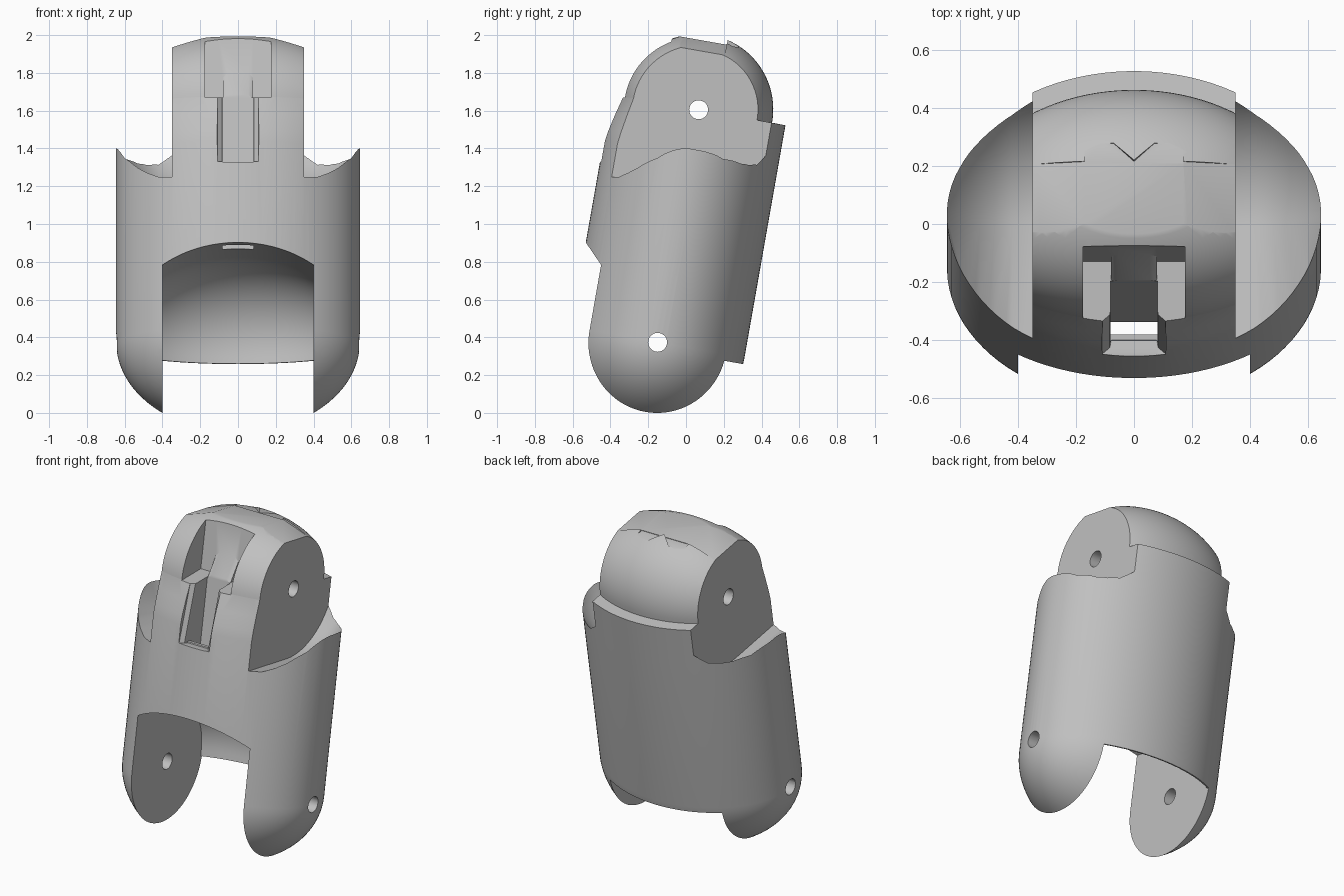
import bpy, bmesh, math
from mathutils import Matrix

if "Cube" in bpy.data.objects:
    bpy.data.objects.remove(bpy.data.objects["Cube"])

HINGE = 1.25      # height of the upper hinge above the lower one
AX, AY = 0.645, 0.467   # half-width and half-depth of the shell
SEG = 96


def make(name, sections):
    """Skin a stack of equal-sized point loops into a closed solid."""
    bm = bmesh.new()
    loops = [[bm.verts.new(p) for p in s] for s in sections]
    n = len(loops[0])
    for a, b in zip(loops, loops[1:]):
        for i in range(n):
            j = (i + 1) % n
            bm.faces.new((a[i], a[j], b[j], b[i]))
    bm.faces.new(loops[0][::-1])
    bm.faces.new(loops[-1])
    bmesh.ops.recalc_face_normals(bm, faces=bm.faces)
    mesh = bpy.data.meshes.new(name)
    bm.to_mesh(mesh)
    bm.free()
    ob = bpy.data.objects.new(name, mesh)
    bpy.context.collection.objects.link(ob)
    return ob


def ring(v, front, back):
    """Horizontal oval; front and back halves have their own (width, depth)."""
    pts = []
    for i in range(SEG):
        t = 2 * math.pi * (i + 0.5) / SEG
        w, d = back if math.sin(t) > 0 else front
        pts.append((w * math.cos(t), d * math.sin(t), v))
    return pts


def prism(name, pts, lo, hi, axis="x"):
    """Extrude a 2D outline along one axis."""
    place = {"x": lambda a, b, t: (t, a, b),
             "y": lambda a, b, t: (a, t, b),
             "z": lambda a, b, t: (a, b, t)}[axis]
    return make(name, [[place(a, b, t) for a, b in pts] for t in (lo, hi)])


def apply(ob, tool, op="DIFFERENCE"):
    tool.hide_render = True
    mod = ob.modifiers.new(tool.name, "BOOLEAN")
    mod.operation, mod.object, mod.solver = op, tool, "EXACT"
    bpy.context.view_layer.objects.active = ob
    bpy.ops.object.modifier_apply(modifier=mod.name)
    bpy.data.objects.remove(tool)


def dome(front, back, base, height, steps=24):
    """Oval rings closing towards a rounded end; negative height points down."""
    out = []
    for i in range(steps):
        t = math.pi / 2 * i / steps
        c = math.cos(t)
        out.append((base + height * math.sin(t),
                    (front[0] * c, front[1] * c), (back[0] * c, back[1] * c)))
    return out


def quarter(r, base, up):
    """Quarter arc from straight up or down round to the back."""
    return [(r * math.sin(k * math.pi / 48), base + up * r * math.cos(k * math.pi / 48))
            for k in range(25)]


# Shell: rounded bottom, oval trunk, front easing into the knuckle dome
full = (AX, AY)
knuckle_front, knuckle_back = (0.672, 0.41), (0.577, 0.395)
rings = dome(full, full, 0, -0.477)[::-1]
rings += [(1.0, full, full), (1.06, (AX, 0.458), full),
          (1.15, (0.655, 0.437), full), (HINGE - 0.001, (0.672, 0.41), full)]
rings += dome(knuckle_front, knuckle_back, HINGE, 0.4)
body = make("finger_segment", [ring(*r) for r in rings])

# Shoulder clearances on both sides of the knuckle
profile = [(0.35, 0.43), (0.42, 0.424), (0.48, 0.395), (0.53, 0.36),
           (0.6, 0.29), (0.645, 0.21), (0.75, 0.05)]
for side in (1, -1):
    sections = []
    for x, r in profile:
        outline = [(-1, HINGE - r)] + quarter(r, HINGE, -1)
        outline += [(1, HINGE + 0.01), (1, 2), (-1, 2)]
        sections.append([(side * x, u, v) for u, v in outline])
    apply(body, make("shoulder_cutter", sections))

# Socket between the lower prongs: domed ceiling running out to the front
sections = []
for i in range(-16, 17):
    x = 0.4 * i / 16
    r = 0.455 * math.sqrt(1 - (x / 0.63) ** 2)
    outline = [(-1, r)] + quarter(r, 0, 1) + [(r, -1), (-1, -1)]
    sections.append([(x, u, v) for u, v in outline])
apply(body, make("socket_cutter", sections))
apply(body, prism("back_wall_trim", [(0, -1), (1, -1), (1, -0.035), (0, -0.035)], -0.4, 0.4))

# Flattened knuckle top with sloping shoulders, ending in a notch
apply(body, prism("top_flat_cutter",
                  [(-0.4, 1.543), (-0.17, 1.615), (0.17, 1.615), (0.4, 1.543),
                   (0.4, 1.9), (-0.4, 1.9)], -0.6, 0.086, "y"))
apply(body, prism("top_notch_cutter",
                  [(-0.17, 0.08), (0.17, 0.08), (0.17, 0.15), (0.07, 0.15),
                   (0, 0.087), (-0.07, 0.15), (-0.17, 0.15)], 1.612, 1.8, "z"))

# Pocket in the knuckle front
apply(body, prism("pocket_cutter",
                  [(-0.205, 1.28), (-0.205, 1.7), (-0.7, 1.7), (-0.7, 1.19)],
                  -0.175, 0.175))

# Ramped stop block on the pocket's back wall
sections = []
for x, drop in ((-0.08, 0.025), (-0.055, 0), (0.055, 0), (0.08, 0.025)):
    outline = [(-0.15, 1.15), (-0.27, 1.15), (-0.27, 1.285 - drop),
               (-0.205, 1.411 - drop), (-0.15, 1.411 - drop)]
    sections.append([(x, u, v) for u, v in outline])
apply(body, make("stop_block", sections), "UNION")

# Cord channel through to the socket, with eased front edges
apply(body, prism("channel_cutter",
                  [(-0.27, 0.3), (-0.27, 1.5), (-0.7, 1.5), (-0.7, 0.85),
                   (-0.393, 0.9), (-0.393, 0.3)], -0.081, 0.081))
sections = []
for v, s in ((0.89, -0.458), (1.25, -0.405)):
    half = [(0.078, s + 0.045), (0.084, s + 0.02), (0.108, s), (0.12, s - 0.1)]
    outline = half + [(-x, u) for x, u in reversed(half)]
    sections.append([(x, u, v) for x, u in outline])
apply(body, make("channel_edge_cutter", sections))

# Hinge pin holes
for v in (0, HINGE):
    circle = [(0.05 * math.cos(k * math.pi / 16), v + 0.05 * math.sin(k * math.pi / 16))
              for k in range(32)]
    apply(body, prism("pin_hole_cutter", circle, -1, 1))

# Lean the part back and stand it on the ground
body.data.transform(Matrix.Translation((0, -0.15, 0.375)) @ Matrix.Rotation(math.radians(-10), 4, "X"))
low = min(v.co.z for v in body.data.vertices)
body.data.transform(Matrix.Translation((0, 0, -low)))

# Plain grey plastic
mat = bpy.data.materials.new("grey_plastic")
mat.use_nodes = True
grey = (0.53, 0.53, 0.53, 1)
mat.diffuse_color = grey
mat.node_tree.nodes["Principled BSDF"].inputs["Base Color"].default_value = grey
body.data.materials.clear()
body.data.materials.append(mat)

for ob in bpy.context.selected_objects:
    ob.select_set(False)
body.select_set(True)
bpy.context.view_layer.objects.active = body
bpy.ops.object.shade_smooth_by_angle(angle=math.radians(30))
